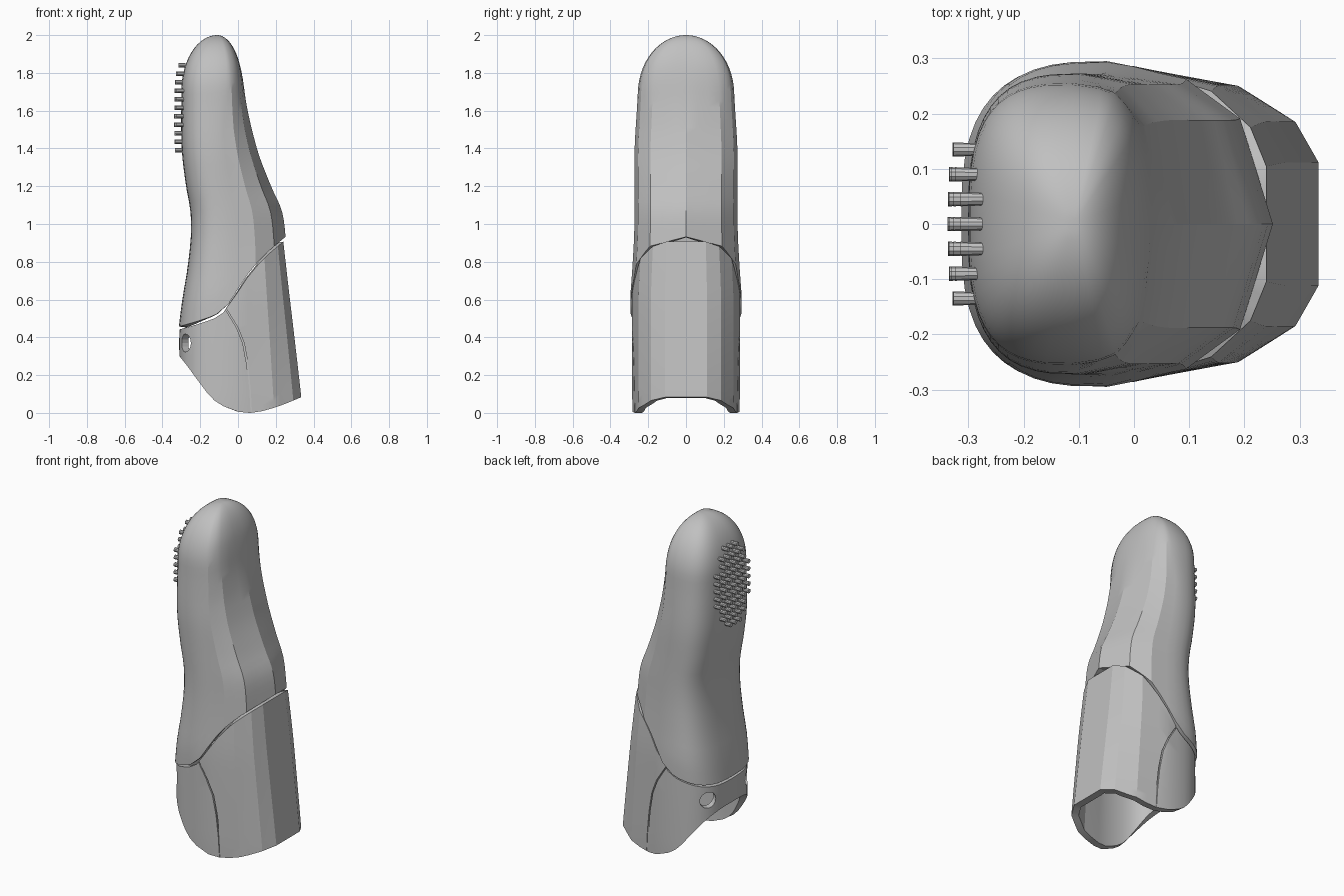
import bpy, bmesh, math
from mathutils import Vector, Matrix

cube = bpy.data.objects.get("Cube")
if cube:
    bpy.data.objects.remove(cube, do_unlink=True)

grey = bpy.data.materials.new("plain grey")
grey.use_nodes = True
grey.diffuse_color = (0.53, 0.53, 0.53, 1)
grey.node_tree.nodes["Principled BSDF"].inputs["Base Color"].default_value = (0.53, 0.53, 0.53, 1)


def curve(keys, p, col=1):
    """Smooth interpolation through rows of keys, by their first column."""
    p = min(max(p, keys[0][0]), keys[-1][0])
    i = max(k for k in range(len(keys) - 1) if keys[k][0] <= p)

    def slope(k):
        a, b = keys[max(k - 1, 0)], keys[min(k + 1, len(keys) - 1)]
        return (b[col] - a[col]) / (b[0] - a[0])
    a, b = keys[i], keys[i + 1]
    h = b[0] - a[0]
    t = (p - a[0]) / h
    return ((2*t**3 - 3*t*t + 1) * a[col] + (t**3 - 2*t*t + t) * h * slope(i)
            + (3*t*t - 2*t**3) * b[col] + (t**3 - t*t) * h * slope(i + 1))


def make_object(name, bm):
    mesh = bpy.data.meshes.new(name)
    bm.to_mesh(mesh)
    bm.free()
    ob = bpy.data.objects.new(name, mesh)
    bpy.context.collection.objects.link(ob)
    mesh.materials.append(grey)
    return ob


def select(ob):
    bpy.ops.object.select_all(action='DESELECT')
    ob.select_set(True)
    bpy.context.view_layer.objects.active = ob


def apply_mod(ob, kind, **settings):
    mod = ob.modifiers.new(kind.lower(), kind)
    for key, value in settings.items():
        setattr(mod, key, value)
    select(ob)
    bpy.ops.object.modifier_apply(modifier=mod.name)


def cut(ob, cutter):
    cutter.hide_render = True
    apply_mod(ob, 'BOOLEAN', operation='DIFFERENCE', solver='EXACT', object=cutter)
    bpy.data.objects.remove(cutter, do_unlink=True)


def smooth(ob):
    select(ob)
    bpy.ops.object.shade_smooth_by_angle(angle=math.radians(22))


# Cross-section: faceted toward +x, rounded box toward -x
POWER = 3.0


def round_u(v):
    return max(0, 1 - v ** POWER) ** (1 / POWER)


def outline(facets):
    """Points (facet u, round u, v) around one section, counter-clockwise."""
    half = []
    for (u0, v0), (u1, v1) in zip(facets, facets[1:]):
        for s in range(3):
            u, v = u0 + (u1 - u0) * s / 3, v0 + (v1 - v0) * s / 3
            half.append((u, round_u(v), v))
    for s in range(13):
        a = math.pi / 2 * s / 12
        u, v = -math.sin(a) ** (2 / POWER), abs(math.cos(a)) ** (2 / POWER)
        half.append((u, u, v if s < 12 else 0))
    start = 1 if half[0][2] == 0 else 0
    return half + [(f, r, -v) for f, r, v in reversed(half[start:-1])]


def tip_size(z):
    xl, xr, w, xc = (curve(TIP, z, c) for c in range(1, 5))
    d = max(0, (z - 1.7) / 0.3)
    k = math.sqrt(max(0, 1 - d * d))
    b = min(max((z - 1.5) / 0.35, 0), 1)
    return xc + (xl - xc) * k, xc + (xr - xc) * k, w * k, xc, b


def cuff_size(z):
    return tuple(curve(CUFF, z, c) for c in range(1, 5)) + (0,)


def shell(name, size, facets, low, high, steps, wall):
    """Loft between two edge curves given as heights along x."""
    bm = bmesh.new()
    rows = []
    for t in steps:
        row = []
        for f, r, v in outline(facets):
            z = 0.7
            for _ in range(30):
                xl, xr, w, xc, b = size(z)
                u = f + (r - f) * b
                x = xc + u * ((xr - xc) if u > 0 else (xc - xl))
                z = low(x) + (high(x) - low(x)) * t
            row.append(bm.verts.new((x, v * w, z)))
        rows.append(row)
    n = len(rows[0])
    for a, b in zip(rows, rows[1:]):
        for i in range(n):
            j = (i + 1) % n
            bm.faces.new((a[i], a[j], b[j], b[i]))
    if size is tip_size:
        bm.faces.new(rows[-1])
    ob = make_object(name, bm)
    apply_mod(ob, 'SOLIDIFY', thickness=wall, offset=-1)
    return ob


# Height, -x edge, +x edge, half width, middle
TIP = [(0.4, -0.32, 0.27, 0.29, -0.04), (0.6, -0.295, 0.27, 0.295, -0.05),
       (0.75, -0.27, 0.265, 0.285, -0.05), (0.93, -0.25, 0.252, 0.275, -0.05),
       (1.07, -0.252, 0.232, 0.272, -0.06), (1.2, -0.275, 0.175, 0.272, -0.08),
       (1.4, -0.298, 0.1, 0.272, -0.1), (1.7, -0.3, 0.035, 0.255, -0.11),
       (2.0, -0.3, 0.025, 0.25, -0.11)]
CUFF = [(0, -0.31, 0.342, 0.283, 0), (0.1, -0.31, 0.333, 0.285, 0),
        (0.5, -0.31, 0.287, 0.286, 0), (0.65, -0.3, 0.269, 0.284, 0),
        (0.95, -0.3, 0.235, 0.265, 0)]
# Slanted joint and lower rim, as x and height
JOINT = [(-0.32, 0.455), (-0.2, 0.49), (-0.1, 0.53), (-0.04, 0.59),
         (0.02, 0.69), (0.08, 0.77), (0.15, 0.845), (0.255, 0.935)]
RIM = [(-0.31, 0.3), (-0.27, 0.25), (-0.2, 0.155), (-0.13, 0.07),
       (-0.03, 0.015), (0.07, 0), (0.2, 0.03), (0.34, 0.085)]

# Fingertip shell
tip = shell("fingertip_shell", tip_size, [(1, 0), (0.79, 0.69), (0.46, 0.93), (0, 1)],
            lambda x: curve(JOINT, x), lambda x: 1.9995,
            [math.sin(math.pi / 2 * i / 36) for i in range(37)], 0.04)
smooth(tip)

# Base cuff
cuff = shell("base_cuff", cuff_size, [(1, 0), (1, 0.39), (0.87, 0.65), (0.56, 0.88), (0, 1)],
             lambda x: curve(RIM, x), lambda x: curve(JOINT, x) - 0.016,
             [0, 0.04] + [i / 14 for i in range(1, 15)], 0.04)

# Strap holes through the cuff corners
for side in (1, -1):
    bm = bmesh.new()
    axis = Vector((-0.8, side * 0.6, 0))
    place = Matrix.Translation((-0.27, side * 0.18, 0.37)) @ axis.to_track_quat('Z', 'Y').to_matrix().to_4x4()
    bmesh.ops.create_cone(bm, cap_ends=True, segments=16, radius1=0.048, radius2=0.048,
                          depth=0.22, matrix=place)
    cut(cuff, make_object("hole_cutter", bm))

# Seam grooves on both sides of the cuff
SEAM = [(-0.09, 0.58), (-0.05, 0.52), (-0.01, 0.455), (0.025, 0.37),
        (0.047, 0.25), (0.06, 0.12), (0.068, -0.03)]
for side in (1, -1):
    bm = bmesh.new()
    edge = [(x, z) for x, z in SEAM] + [(x + 0.008, z) for x, z in reversed(SEAM)]
    face = bm.faces.new([bm.verts.new((x, side * 0.268, z)) for x, z in edge])
    out = bmesh.ops.extrude_face_region(bm, geom=[face])
    moved = [g for g in out["geom"] if isinstance(g, bmesh.types.BMVert)]
    bmesh.ops.translate(bm, verts=moved, vec=(0, side * 0.1, 0))
    bmesh.ops.recalc_face_normals(bm, faces=bm.faces)
    cut(cuff, make_object("seam_cutter", bm))
smooth(cuff)

# Grip pegs in an oval patch
bm = bmesh.new()
turn = Matrix.Rotation(-math.pi / 2, 4, 'Y')
for row in range(-5, 6):
    for col in range(-3, 4):
        if (row / 5.6) ** 2 + (col / 3.5) ** 2 > 1:
            continue
        y, z = col * 0.045, 1.615 + row * 0.045
        xl, xr, w, xc, b = tip_size(z)
        x = xc - (xc - xl) * round_u(abs(y) / w)
        bmesh.ops.create_cone(bm, cap_ends=True, segments=10, radius1=0.011, radius2=0.013,
                              depth=0.05, matrix=Matrix.Translation((x - 0.012, y, z)) @ turn)
smooth(make_object("grip_pegs", bm))
